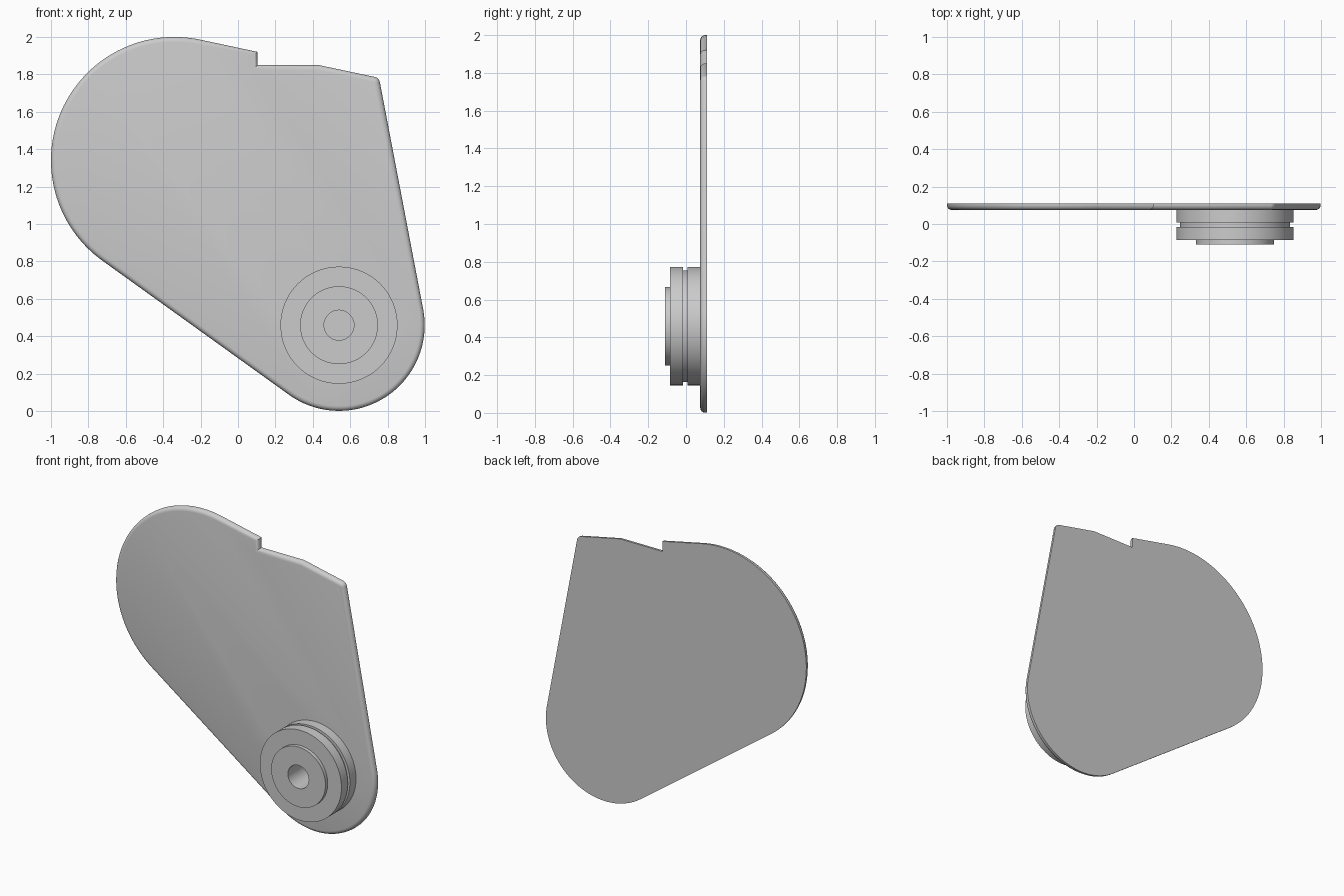
import bpy
import bmesh
from math import radians, cos, sin, pi
from mathutils import Vector

if "Cube" in bpy.data.objects:
    bpy.data.objects.remove(bpy.data.objects["Cube"], do_unlink=True)

grey = bpy.data.materials.new("plain grey")
grey.use_nodes = True
grey.diffuse_color = (0.6, 0.6, 0.6, 1)
grey.node_tree.nodes["Principled BSDF"].inputs["Base Color"].default_value = grey.diffuse_color

PIVOT = (0.54, 0.459)      # x, z of the boss axis
FRONT, BACK = 0.075, 0.11  # plate faces in y
STEPS = 96


def make_object(name, bm):
    bmesh.ops.recalc_face_normals(bm, faces=bm.faces[:])
    mesh = bpy.data.meshes.new(name)
    bm.to_mesh(mesh)
    bm.free()
    mesh.materials.append(grey)
    obj = bpy.data.objects.new(name, mesh)
    bpy.context.collection.objects.link(obj)
    return obj


def smooth(obj):
    bpy.ops.object.select_all(action='DESELECT')
    obj.select_set(True)
    bpy.context.view_layer.objects.active = obj
    bpy.ops.object.shade_smooth_by_angle(angle=radians(30))


def arc(centre, radius, start, end, count):
    angles = [radians(start + (end - start) * i / count) for i in range(count + 1)]
    return [(centre[0] + radius * cos(a), centre[1] + radius * sin(a)) for a in angles]


def lathe(name, profile):
    """Revolve a closed (radius, y) profile around the boss axis."""
    bm = bmesh.new()
    rings = []
    for i in range(STEPS):
        a = 2 * pi * i / STEPS
        rings.append([bm.verts.new((PIVOT[0] + r * cos(a), y, PIVOT[1] + r * sin(a)))
                      for r, y in profile])
    n = len(profile)
    for i in range(STEPS):
        here, there = rings[i], rings[(i + 1) % STEPS]
        for j in range(n):
            k = (j + 1) % n
            bm.faces.new((here[j], here[k], there[k], there[j]))
    return make_object(name, bm)


# Plate outline: small lobe, rounded corner, stepped top, large lobe
outline = arc(PIVOT, 0.458, 234.3, 370.5, 48)
outline += arc((0.724, 1.752), 0.035, 10.5, 78, 6)
outline += [(0.43, 1.85), (0.105, 1.85), (0.105, 1.92)]
outline += arc((-0.34, 1.34), 0.66, 78, 234.3, 64)

bm = bmesh.new()
face = bm.faces.new([bm.verts.new((x, FRONT, z)) for x, z in outline])
rim = list(face.edges)
grown = bmesh.ops.extrude_face_region(bm, geom=[face], use_keep_orig=True)
moved = [v for v in grown["geom"] if isinstance(v, bmesh.types.BMVert)]
bmesh.ops.translate(bm, verts=moved, vec=Vector((0, BACK - FRONT, 0)))
bmesh.ops.recalc_face_normals(bm, faces=bm.faces[:])
# Rounded front rim
bmesh.ops.bevel(bm, geom=rim, offset=0.026, segments=4, profile=0.5,
                affect='EDGES', clamp_overlap=False)
plate = make_object("plate", bm)

# Round opening in the plate for the recess behind the boss
bm = bmesh.new()
bmesh.ops.create_cone(bm, cap_ends=True, segments=STEPS, radius1=0.21, radius2=0.21, depth=0.3)
for v in bm.verts:
    v.co = (PIVOT[0] + v.co.x, 0.1 + v.co.z, PIVOT[1] + v.co.y)
cutter = make_object("recess_cutter", bm)
cutter.hide_render = True
cut = plate.modifiers.new("recess", 'BOOLEAN')
cut.operation = 'DIFFERENCE'
cut.solver = 'EXACT'
cut.object = cutter
bpy.context.view_layer.objects.active = plate
bpy.ops.object.modifier_apply(modifier=cut.name)
bpy.data.objects.remove(cutter, do_unlink=True)
smooth(plate)

# Grooved boss with raised hub and through hole
smooth(lathe("boss", [
    (0.08, -0.11), (0.208, -0.11), (0.208, -0.085), (0.313, -0.085),
    (0.313, -0.015), (0.295, -0.015), (0.295, 0.008), (0.313, 0.008),
    (0.313, 0.082), (0.08, 0.082)]))
